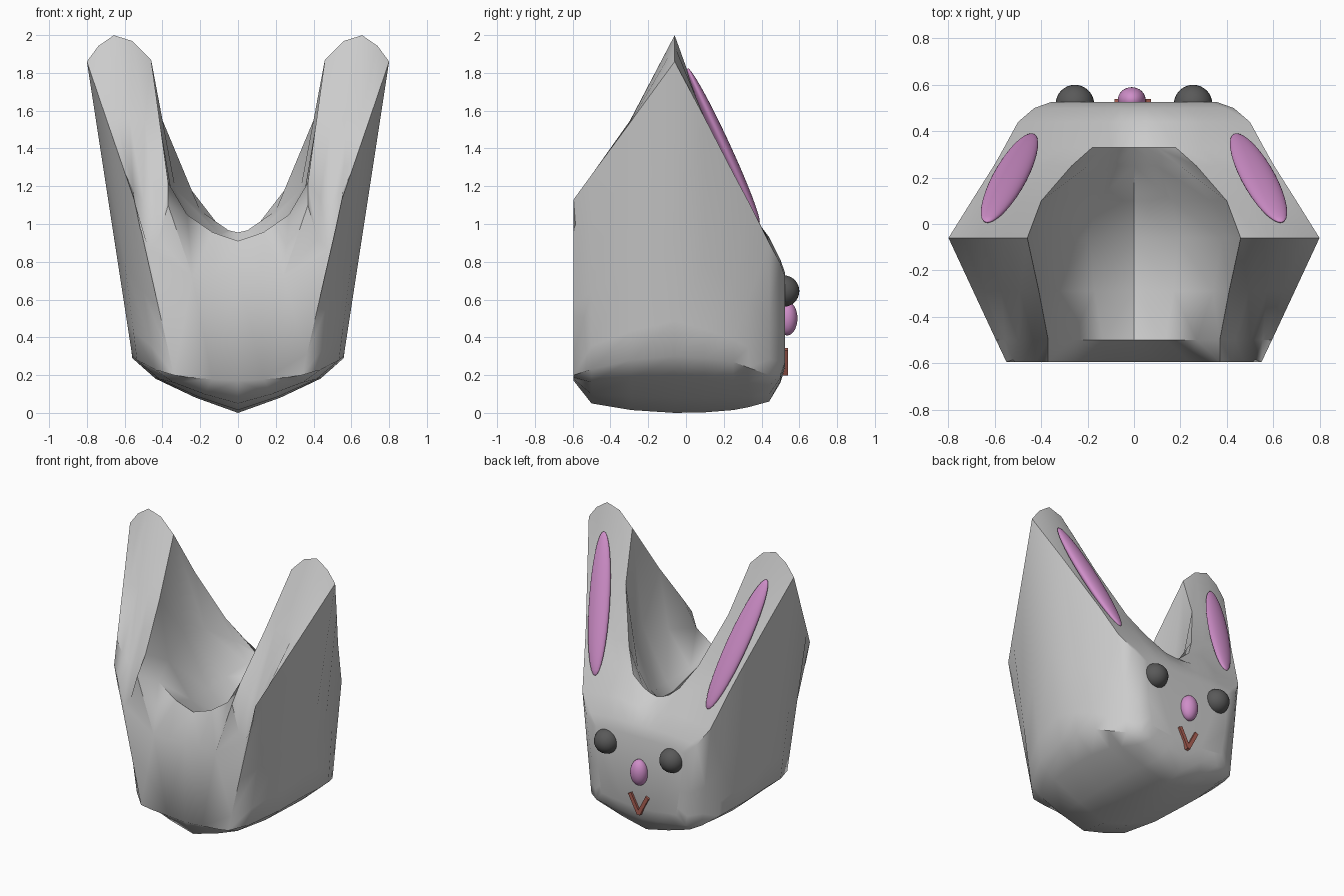
import bpy, bmesh, math
from mathutils import Vector, Matrix

cube = bpy.data.objects.get("Cube")
if cube:
    bpy.data.objects.remove(cube)


def material(name, rgb):
    m = bpy.data.materials.new(name)
    m.use_nodes = True
    m.diffuse_color = (*rgb, 1)
    m.node_tree.nodes["Principled BSDF"].inputs["Base Color"].default_value = (*rgb, 1)
    return m


GREY = material("soft_grey", (0.60, 0.60, 0.60))
DARK = material("charcoal", (0.10, 0.10, 0.10))
PINK = material("pink", (0.62, 0.27, 0.58))
RED = material("brick_red", (0.42, 0.12, 0.09))


def finish(name, bm, mat, angle=None):
    bmesh.ops.recalc_face_normals(bm, faces=bm.faces)
    me = bpy.data.meshes.new(name)
    bm.to_mesh(me)
    bm.free()
    me.materials.append(mat)
    ob = bpy.data.objects.new(name, me)
    bpy.context.collection.objects.link(ob)
    if angle:
        bpy.ops.object.select_all(action='DESELECT')
        bpy.context.view_layer.objects.active = ob
        ob.select_set(True)
        bpy.ops.object.shade_smooth_by_angle(angle=math.radians(angle))
    return ob


def section(y, keel, hip, outer, bulge, inner, wall, floor):
    """Half cross-section from the keel, up the side, over the ear, into the hollow."""
    c, e, i, j = map(Vector, (hip, outer, inner, wall))
    up = Vector((0, 1))
    rise = c.y - keel
    pts = [Vector((0, keel)),
           Vector((0.40 * c.x, keel + 0.27 * rise)),
           Vector((0.78 * c.x, keel + 0.62 * rise)),
           c, c.lerp(e, 0.12), c.lerp(e, 0.4), e,
           e.lerp(i, 0.18) + up * bulge * 0.6,
           e.lerp(i, 0.42) + up * bulge,
           e.lerp(i, 0.71) + up * bulge * 0.75,
           i, j,
           Vector((0.5 * j.x, floor + 0.33 * (j.y - floor))),
           Vector((0, floor))]
    return [(p.x, y, p.y) for p in pts]


# Body with ears: half sections lofted from the flat end to the face, mirrored
sections = [
    section(-0.595, 0.17, (0.34, 0.20), (0.55, 1.13), -0.25, (0.37, 1.10), (0.24, 0.72), 0.74),
    section(-0.50, 0.05, (0.44, 0.23), (0.595, 1.26), -0.12, (0.37, 1.22), (0.27, 1.05), 0.91),
    section(-0.29, 0.015, (0.535, 0.28), (0.693, 1.545), 0.03, (0.41, 1.51), (0.34, 1.10), 0.76),
    section(-0.06, 0.0, (0.56, 0.30), (0.80, 1.86), 0.135, (0.46, 1.87), (0.38, 1.20), 0.68),
    section(0.10, 0.003, (0.56, 0.29), (0.70, 1.56), 0, (0.40, 1.55), (0.33, 1.18), 0.74),
    section(0.25, 0.015, (0.53, 0.27), (0.605, 1.27), 0, (0.27, 1.21), (0.20, 1.07), 0.88),
    section(0.33, 0.03, (0.49, 0.24), (0.56, 1.12), 0, (0.18, 1.06), (0.10, 0.99), 0.955),
    section(0.44, 0.06, (0.43, 0.20), (0.50, 0.90), 0, (0.22, 0.93), (0.11, 0.91), 0.90),
    section(0.50, 0.16, (0.35, 0.20), (0.43, 0.79), 0, (0.22, 0.81), (0.11, 0.81), 0.81),
    section(0.525, 0.24, (0.29, 0.27), (0.36, 0.72), 0, (0.20, 0.74), (0.10, 0.74), 0.74),
]
bm = bmesh.new()
rings = [[bm.verts.new(p) for p in s] for s in sections]
for a, b in zip(rings, rings[1:]):
    for k in range(len(a) - 1):
        bm.faces.new((a[k], a[k + 1], b[k + 1], b[k]))
bm.faces.new(rings[0])
bm.faces.new(rings[-1])
half = bm.verts[:] + bm.edges[:] + bm.faces[:]
copy = bmesh.ops.duplicate(bm, geom=half)["geom"]
bmesh.ops.scale(bm, vec=(-1, 1, 1), verts=[v for v in copy if isinstance(v, bmesh.types.BMVert)])
bmesh.ops.remove_doubles(bm, verts=bm.verts, dist=1e-4)
finish("body_with_ears", bm, GREY, 48)


def ellipsoid(name, centre, radii, mat, rot=None):
    bm = bmesh.new()
    m = Matrix.Translation(centre)
    if rot:
        m = m @ rot.to_4x4()
    bmesh.ops.create_uvsphere(bm, u_segments=32, v_segments=16, radius=1,
                              matrix=m @ Matrix.Diagonal((*radii, 1)))
    return finish(name, bm, mat, 60)


# Paired eyes and inner-ear pads
for side, label in ((1, "left"), (-1, "right")):
    ellipsoid(label + "_eye", (side * 0.255, 0.517, 0.645), (0.083,) * 3, DARK)
    long_axis = Vector((-side * 0.20, 0.385, -0.83)).normalized()
    normal = Vector((0, 0.89, 0.46))
    normal = (normal - normal.dot(long_axis) * long_axis).normalized()
    across = normal.cross(long_axis)
    rot = Matrix((across, normal, long_axis)).transposed()
    ellipsoid(label + "_inner_ear", (side * 0.537, 0.198, 1.415), (0.076, 0.034, 0.463), PINK, rot)

# Nose
ellipsoid("nose", (-0.01, 0.535, 0.50), (0.06, 0.055, 0.09), PINK)

# Mouth: two bars meeting in a V
bm = bmesh.new()
for side in (1, -1):
    d = Vector((side * 0.065, 0, 0.125))
    m = (Matrix.Translation((-0.005 + side * 0.033, 0.515, 0.27))
         @ Matrix.Rotation(math.atan2(d.x, d.z), 4, 'Y')
         @ Matrix.Diagonal((0.026, 0.05, d.length + 0.01, 1)))
    bmesh.ops.create_cube(bm, size=1, matrix=m)
finish("mouth", bm, RED)
